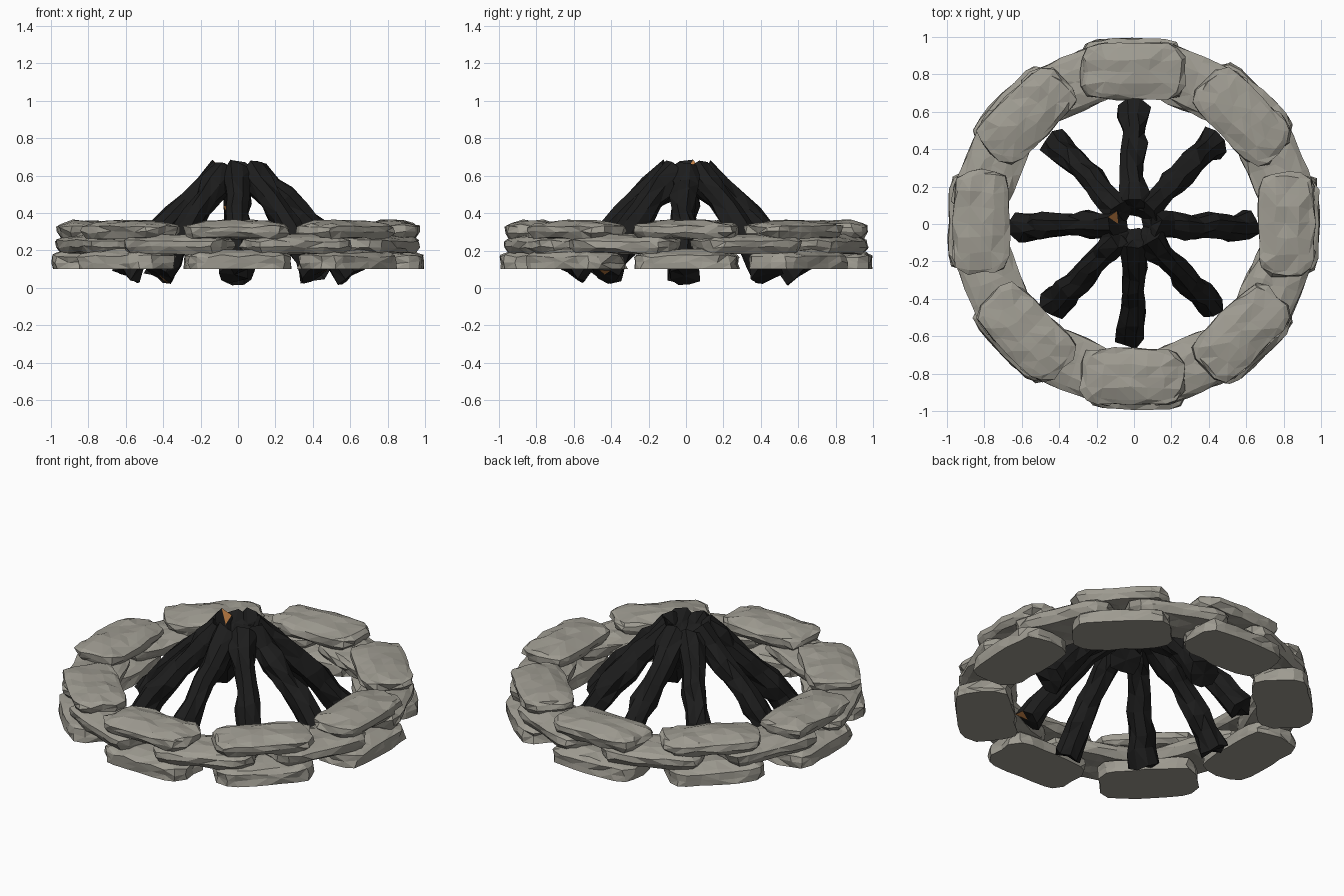
import bpy, bmesh, math, random
from mathutils import Vector, Matrix

if "Cube" in bpy.data.objects:
    bpy.data.objects.remove(bpy.data.objects["Cube"])

random.seed(11)


def material(name, rgb):
    m = bpy.data.materials.new(name)
    m.diffuse_color = (*rgb, 1)
    m.use_nodes = True
    m.node_tree.nodes["Principled BSDF"].inputs["Base Color"].default_value = m.diffuse_color
    return m


STONE = material("grey_stone", (0.345, 0.33, 0.285))
CHAR = material("charred_wood", (0.012, 0.012, 0.012))
EMBER = material("ember_orange", (0.55, 0.22, 0.06))


def finish(bm, name, mats):
    bmesh.ops.recalc_face_normals(bm, faces=bm.faces[:])
    me = bpy.data.meshes.new(name)
    bm.to_mesh(me)
    bm.free()
    for m in mats:
        me.materials.append(m)
    ob = bpy.data.objects.new(name, me)
    bpy.context.collection.objects.link(ob)
    return ob


def jitter(a):
    return random.uniform(-a, a)


# Rough hewn stone: stacked rounded outlines, widest in the middle, capped with grids
def stone(name, angle, r_in, r_out, length, z0, z1, flat_base):
    bm = bmesh.new()
    bmesh.ops.create_cube(bm, size=2)
    # split length, depth and height separately so the chips stay broad
    for axis, cuts in ((0, 4), (1, 6), (2, 3)):
        for c in range(1, cuts):
            n = Vector((0, 0, 0))
            n[axis] = 1
            bmesh.ops.bisect_plane(bm, geom=bm.verts[:] + bm.edges[:] + bm.faces[:],
                                   plane_co=n * (2 * c / cuts - 1), plane_no=n)
    half = Vector(((r_out - r_in) / 2, length / 2, (z1 - z0) / 2))
    rot = Matrix.Rotation(angle + jitter(0.015), 3, 'Z')
    mid = Vector(((r_in + r_out) / 2, 0, (z0 + z1) / 2))
    for v in bm.verts:
        u, t, w = v.co
        base = flat_base and w < -0.99
        big = max(abs(u), abs(t), 1e-6)
        k = max((abs(u) ** 5 + abs(t) ** 5) ** 0.2 / big, 1)
        pinch = 0.025 if w > 0.99 else (0.02 if w < -0.99 and not flat_base else 0.0)
        p = Vector((u / k * (half.x - pinch), t / k * (half.y - pinch), w * half.z))
        if w > 0.99:
            p.z -= 0.02 * max(abs(u) ** 4, abs(t) ** 4)
        p += Vector((jitter(0.008), jitter(0.012), 0 if base else jitter(0.008)))
        v.co = rot @ (p + mid)
    bmesh.ops.triangulate(bm, faces=bm.faces[:], quad_method='SHORT_EDGE')
    finish(bm, name, [STONE])


layers = [("base_stone", 0, 0.675, 0.99, 0.54, 0.10, 0.205, True),
          ("middle_stone", 0.5, 0.665, 0.965, 0.58, 0.185, 0.285, False),
          ("top_stone", 0, 0.665, 0.965, 0.55, 0.265, 0.36, False)]
for name, off, r0, r1, ln, z0, z1, flat in layers:
    for i in range(8):
        a = (i + off) * math.tau / 8
        stone(f"{name}_{i + 1}", a, r0, r1, ln, z0, z1, flat)

# Glowing chips: log number and the spot where its nearest face glows
embers = [(2, (-0.05, 0.16, 0.52)), (2, (-0.05, 0.25, 0.40)), (7, (0.45, -0.45, 0.03)),
          (5, (-0.42, -0.42, 0.03)), (0, (0.17, 0.07, 0.58)), (4, (-0.10, 0.03, 0.66))]


# Charred log: eight-sided rough pole leaning in to the middle
def log(index):
    bm = bmesh.new()
    start, bow, end = Vector((0.60, 0, 0.068)), Vector((0.40, 0, 0.37)), Vector((0.085, 0, 0.61))
    sides, rings = 8, 8
    rot = Matrix.Rotation(index * math.tau / 8 + jitter(0.03), 3, 'Z')
    loops = []
    for j in range(rings):
        t = j / (rings - 1)
        c = start * (1 - t) ** 2 + bow * 2 * t * (1 - t) + end * t * t
        d = ((bow - start) * (1 - t) + (end - bow) * t).normalized()
        across = Vector((0, 1, 0))
        up = d.cross(across)
        rad = 0.068 + 0.016 * abs(2 * t - 1) ** 3 + jitter(0.006)
        shift = jitter(0.01)
        ring = []
        for k in range(sides):
            a = math.tau * (k + 0.5) / sides
            r = rad + jitter(0.013)
            p = c + across * (math.cos(a) * r + shift) + up * math.sin(a) * r + d * jitter(0.022)
            p.z = max(p.z, 0.005)
            ring.append(bm.verts.new(rot @ p))
        loops.append(ring)
    for lo, hi in zip(loops, loops[1:]):
        for k in range(sides):
            n = (k + 1) % sides
            bm.faces.new((lo[k], lo[n], hi[n], hi[k]))
    for ring in (loops[0], loops[-1]):
        centre = bm.verts.new(sum((v.co for v in ring), Vector()) / sides)
        for k in range(sides):
            bm.faces.new((ring[k], ring[(k + 1) % sides], centre))
    bmesh.ops.triangulate(bm, faces=bm.faces[:])
    for number, spot in embers:
        if number == index:
            near = min(bm.faces, key=lambda f: (f.calc_center_median() - Vector(spot)).length)
            near.material_index = 1
    finish(bm, f"charred_log_{index + 1}", [CHAR, EMBER])


for i in range(8):
    log(i)
